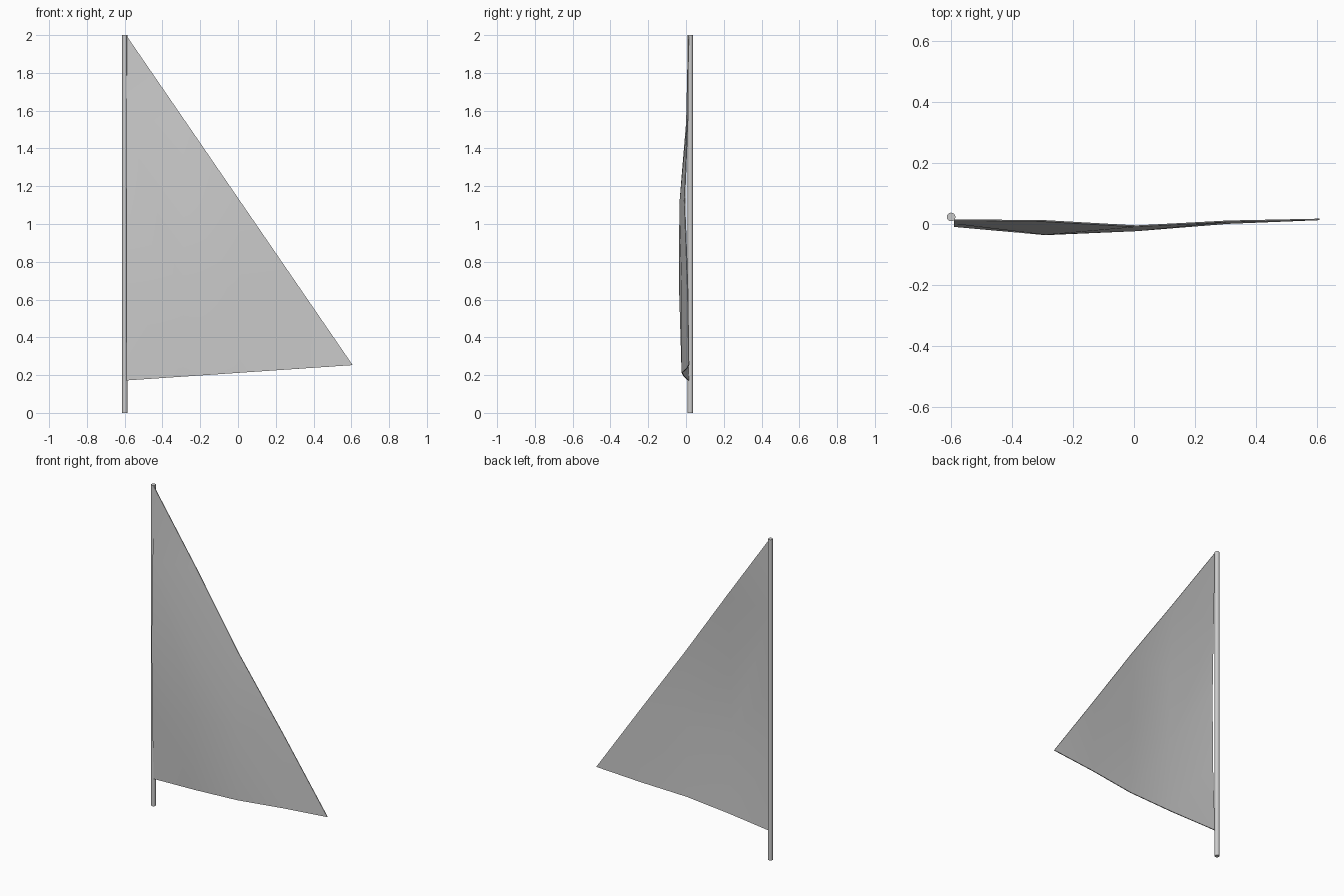
import bpy, bmesh
from mathutils import Vector

cube = bpy.data.objects.get("Cube")
if cube:
    bpy.data.objects.remove(cube, do_unlink=True)


def material(name, value):
    mat = bpy.data.materials.new(name)
    mat.use_nodes = True
    color = (value, value, value, 1)
    mat.diffuse_color = color
    mat.node_tree.nodes["Principled BSDF"].inputs["Base Color"].default_value = color
    return mat


grey = material("light grey", 0.6)

# Mast: a slim round pole
bpy.ops.mesh.primitive_cylinder_add(vertices=24, radius=0.014, depth=2, location=(-0.599, 0.023, 1))
mast = bpy.context.object
mast.name = "mast"
mast.data.materials.append(grey)
bpy.ops.object.shade_smooth_by_angle()

# Sail: triangular lattice with a soft belly; each row gives y from luff to leech
TACK, CLEW, HEAD = Vector((-0.589, 0, 0.172)), Vector((0.607, 0, 0.253)), Vector((-0.589, 0, 1.995))
BELLY = [
    (0.013, -0.010, -0.021, 0.003, 0.015),
    (-0.004, -0.034, -0.021, 0.009),
    (-0.007, -0.033, -0.007),
    (0.003, 0.010),
    (0.013,),
]
N = len(BELLY) - 1
bm = bmesh.new()
grid = []
for j, row in enumerate(BELLY):
    grid.append([])
    for i, y in enumerate(row):
        p = TACK + (CLEW - TACK) * i / N + (HEAD - TACK) * j / N
        grid[j].append(bm.verts.new((p.x, y, p.z)))
for j in range(N):
    for i in range(N - j):
        a, b, c = grid[j][i], grid[j][i + 1], grid[j + 1][i]
        bm.faces.new((a, b, c))
        if i + 1 < len(grid[j + 1]):
            bm.faces.new((b, grid[j + 1][i + 1], c))
# Turn the one fold that runs down from the upper luff
fold = bm.edges.get((grid[2][0], grid[2][1])) 
bmesh.utils.edge_rotate(fold, True)
bm.normal_update()
mesh = bpy.data.meshes.new("sail")
bm.to_mesh(mesh)
bm.free()
sail = bpy.data.objects.new("sail", mesh)
bpy.context.collection.objects.link(sail)
mesh.materials.append(grey)
cloth = sail.modifiers.new("cloth thickness", "SOLIDIFY")
cloth.thickness = 0.005
cloth.offset = 0

bpy.ops.object.select_all(action="DESELECT")
sail.select_set(True)
bpy.context.view_layer.objects.active = sail
bpy.ops.object.modifier_apply(modifier=cloth.name)
bpy.ops.object.shade_smooth_by_angle()
